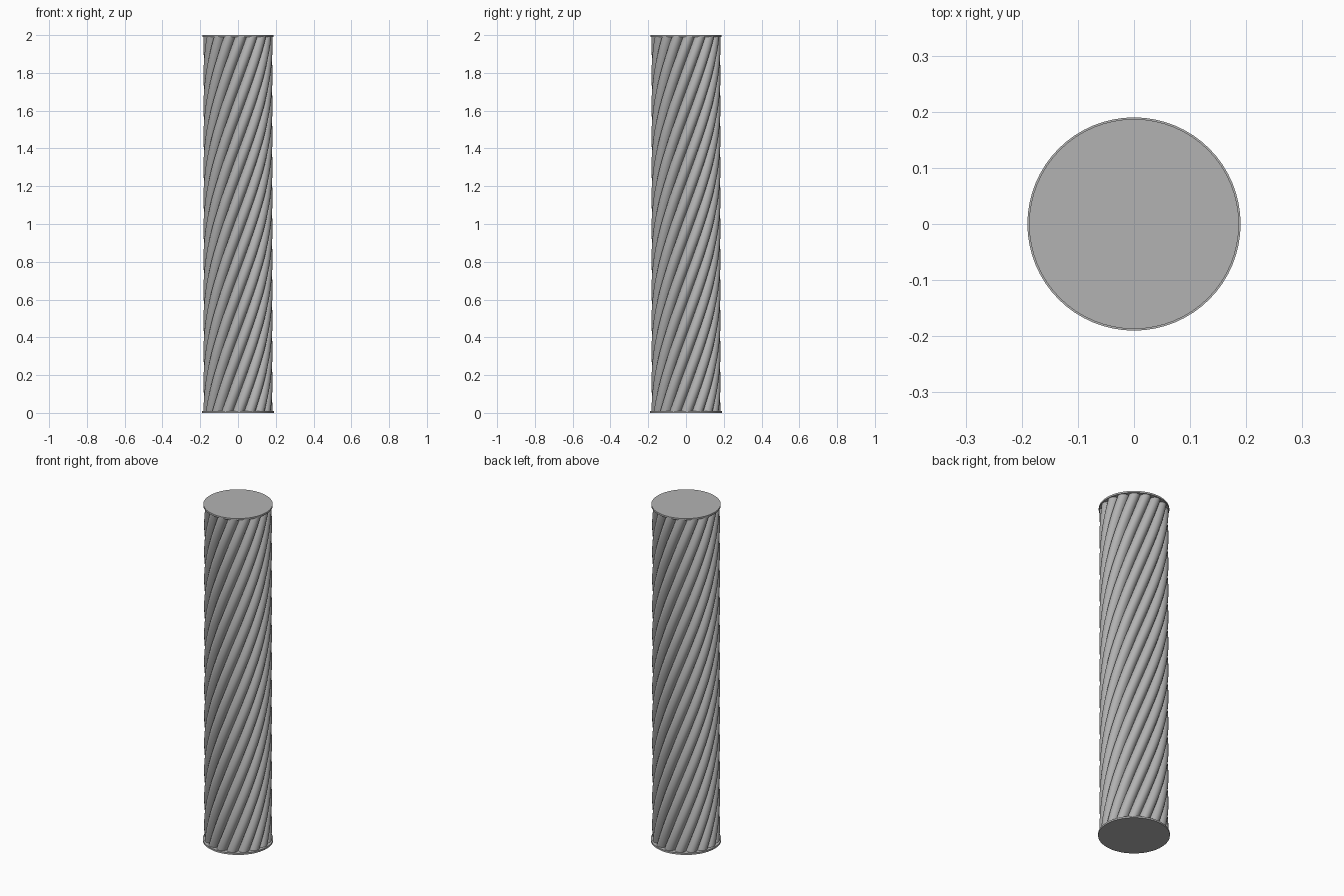
import bpy, bmesh, math

STRANDS, STEPS, RINGS = 16, 8, 96
HEIGHT, PITCH = 2.0, 2.6
CENTRE_R, STRAND_R = 0.153, 0.03

cube = bpy.data.objects.get("Cube")
if cube:
    bpy.data.objects.remove(cube)

# Single grey material
grey = bpy.data.materials.new("steel_grey")
grey.use_nodes = True
colour = (0.45, 0.45, 0.45, 1)
grey.diffuse_color = colour
grey.node_tree.nodes["Principled BSDF"].inputs["Base Color"].default_value = colour


def finish(bm, name):
    bmesh.ops.recalc_face_normals(bm, faces=bm.faces)
    mesh = bpy.data.meshes.new(name)
    bm.to_mesh(mesh)
    bm.free()
    mesh.materials.append(grey)
    obj = bpy.data.objects.new(name, mesh)
    bpy.context.collection.objects.link(obj)
    bpy.ops.object.select_all(action="DESELECT")
    obj.select_set(True)
    bpy.context.view_layer.objects.active = obj
    bpy.ops.object.shade_smooth_by_angle(angle=math.radians(35))


# Twisted shaft: a ring of round lobes swept upward along a helix
bm = bmesh.new()
rings = []
for k in range(RINGS + 1):
    z = 0.004 + (HEIGHT - 0.008) * k / RINGS
    twist = math.tau * z / PITCH
    ring = []
    for s in range(STRANDS):
        for j in range(STEPS):
            a = math.pi * (j / STEPS - 0.5)
            out = CENTRE_R + STRAND_R * math.cos(a)
            side = STRAND_R * math.sin(a)
            t = twist + math.tau * s / STRANDS
            ring.append(bm.verts.new((out * math.cos(t) - side * math.sin(t),
                                      out * math.sin(t) + side * math.cos(t), z)))
    rings.append(ring)
count = STRANDS * STEPS
for low, high in zip(rings, rings[1:]):
    for i in range(count):
        n = (i + 1) % count
        bm.faces.new((low[i], low[n], high[n], high[i]))
finish(bm, "twisted_strands")


# End discs
def disc(name, radius, z0, z1):
    bm = bmesh.new()
    bmesh.ops.create_cone(bm, cap_ends=True, segments=64, radius1=radius,
                          radius2=radius, depth=z1 - z0)
    bmesh.ops.translate(bm, verts=bm.verts, vec=(0, 0, (z0 + z1) / 2))
    finish(bm, name)


disc("bottom_disc", 0.19, 0, 0.01)
disc("top_disc", 0.187, HEIGHT - 0.01, HEIGHT)
